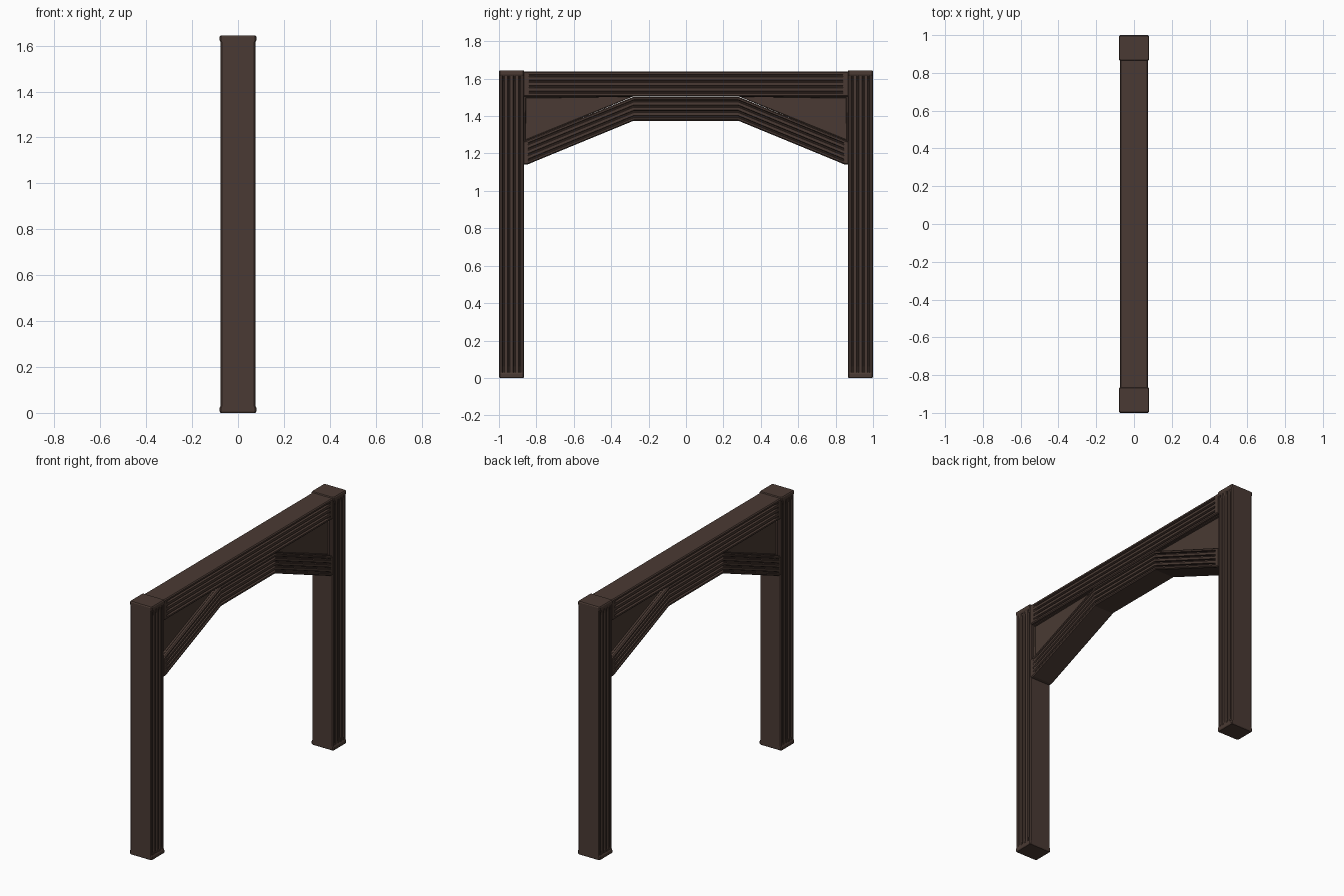
import bpy
import bmesh
from mathutils import Vector

cube = bpy.data.objects.get("Cube")
if cube:
    bpy.data.objects.remove(cube, do_unlink=True)

wood = bpy.data.materials.new("dark_brown_wood")
wood.use_nodes = True
wood.diffuse_color = (0.068, 0.042, 0.033, 1)
wood.node_tree.nodes["Principled BSDF"].inputs["Base Color"].default_value = wood.diffuse_color

POST, BEAM = 0.08, 0.075      # half depths along x
GROOVES, GROOVE_HALF, GROOVE_DEEP = 4, 0.05, 0.012


def finish(name, bm):
    bmesh.ops.remove_doubles(bm, verts=bm.verts, dist=0.0001)
    bmesh.ops.recalc_face_normals(bm, faces=bm.faces)
    mesh = bpy.data.meshes.new(name)
    bm.to_mesh(mesh)
    bm.free()
    mesh.materials.append(wood)
    obj = bpy.data.objects.new(name, mesh)
    bpy.context.collection.objects.link(obj)
    return obj


def section(half, carve, bevel):
    """Closed outline of (fraction across, x) with grooves on both x sides."""
    side = [(0, half - 0.006 * bevel), (0.045, half)]
    for i in range(GROOVES):
        c = 0.17 + 0.66 * i / (GROOVES - 1)
        side += [(c - GROOVE_HALF, half), (c - 0.02, half - carve),
                 (c + 0.02, half - carve), (c + GROOVE_HALF, half)]
    side += [(0.955, half), (1, half - 0.006 * bevel)]
    return side + [(t, -x) for t, x in reversed(side)]


def member(name, stations):
    """Loft a grooved timber; each station is (edge a, edge b, half, carve)."""
    bm = bmesh.new()
    rings = []
    for a, b, half, carve in stations:
        a, b = Vector(a), Vector(b)
        ring = []
        for t, x in section(half, carve, 1):
            p = a.lerp(b, t)
            ring.append(bm.verts.new((x, p.x, p.y)))
        rings.append(ring)
    n = len(rings[0])
    for low, high in zip(rings, rings[1:]):
        for i in range(n):
            j = (i + 1) % n
            bm.faces.new((low[i], low[j], high[j], high[i]))
    bm.faces.new(rings[0])
    bm.faces.new(rings[-1])
    return finish(name, bm)


# Posts with fluted sides and slightly flared ends
for side, label in ((-1, "front"), (1, "back")):
    levels = [(0, POST - 0.004, 0, 0.004), (0.006, POST, 0, 0), (0.022, POST, 0, 0),
              (0.03, POST - 0.004, 0, 0), (0.06, POST - 0.004, GROOVE_DEEP, 0)]
    levels += [(1.645 - z, h, c, e) for z, h, c, e in reversed(levels)]
    member(label + "_post", [((side * (1 - e), z), (side * (0.865 + e), z), h, c)
                             for z, h, c, e in levels])

# Top beam
ends = [(0.866, 0), (0.84, 0), (0.81, GROOVE_DEEP)]
run = [(-y, c) for y, c in ends] + [(y, c) for y, c in reversed(ends)]
member("top_beam", [((y, 1.505), (y, 1.639), BEAM, c) for y, c in run])

# Angled brace under the beam
half_brace = [(0.866, 1.14, 1.265, 0), (0.845, 1.142, 1.274, 0),
              (0.81, 1.157, 1.288, GROOVE_DEEP), (0.28, 1.375, 1.503, GROOVE_DEEP)]
brace = [(-y, a, b, c) for y, a, b, c in half_brace] + half_brace[::-1]
member("arched_brace", [((y, a), (y, b), BEAM, c) for y, a, b, c in brace])

# Recessed corner panels with a raised rim
for side, label in ((-1, "front"), (1, "back")):
    bm = bmesh.new()
    corners = [(0.866, 1.262), (0.866, 1.506), (0.28, 1.506)]
    left, right = [[bm.verts.new((x, side * y, z)) for y, z in corners]
                   for x in (0.056, -0.056)]
    faces = [bm.faces.new(left), bm.faces.new(right)]
    for i in range(3):
        j = (i + 1) % 3
        bm.faces.new((left[i], left[j], right[j], right[i]))
    bmesh.ops.recalc_face_normals(bm, faces=bm.faces)
    bmesh.ops.inset_individual(bm, faces=faces, thickness=0.01, depth=0)
    bmesh.ops.inset_individual(bm, faces=faces, thickness=0.005, depth=-0.01)
    finish(label + "_corner_panel", bm)
